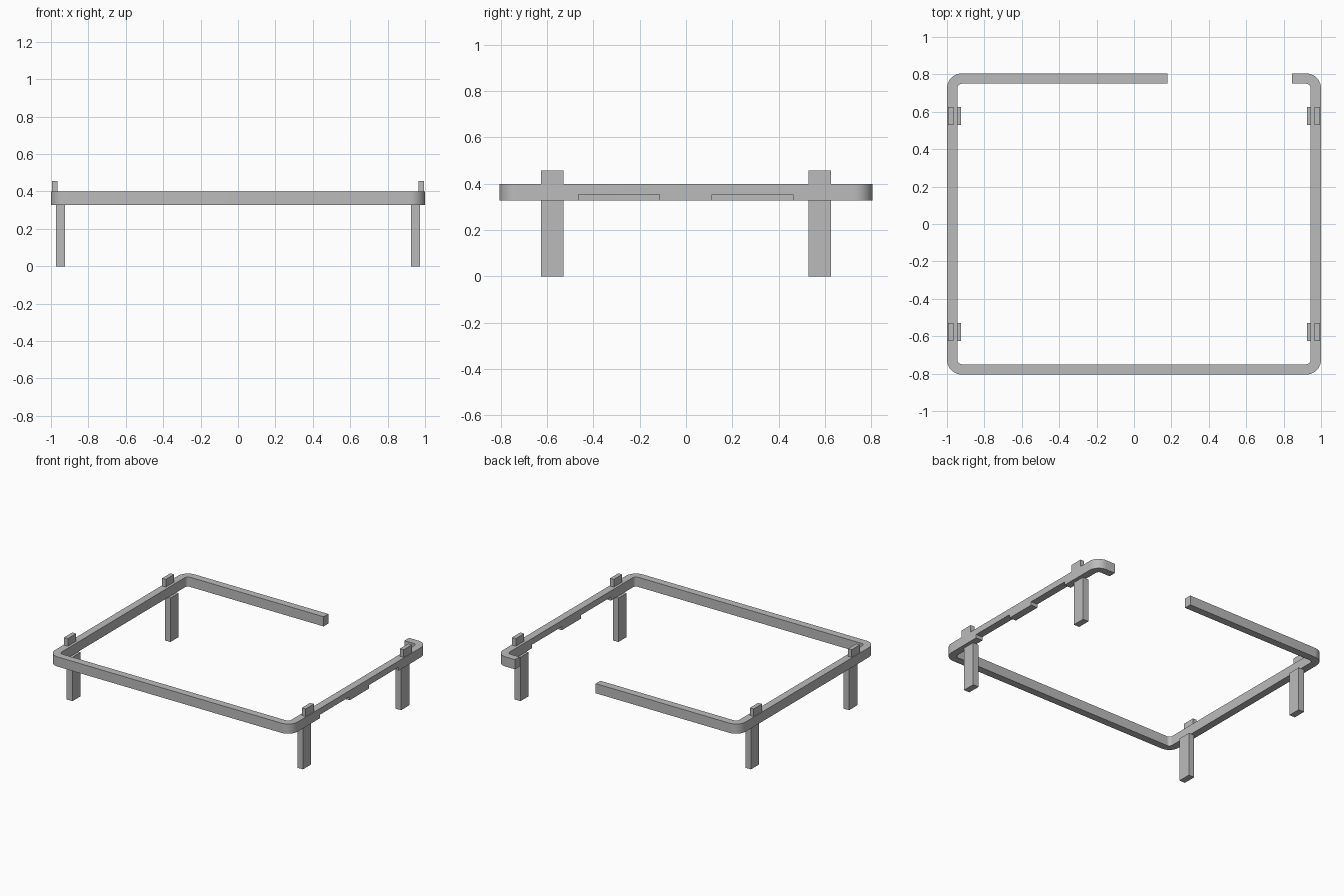
import bpy, bmesh
from math import sin, cos, pi
from mathutils import Vector

cube = bpy.data.objects.get("Cube")
if cube:
    bpy.data.objects.remove(cube, do_unlink=True)

HX, HY = 1.0, 0.805            # outer half sizes of the frame
WIDTH, RADIUS = 0.055, 0.08    # rail width, outer corner radius
Z0, Z1 = 0.327, 0.399          # rail bottom and top
GAP = (0.18, 0.845)            # opening in the back rail

grey = bpy.data.materials.new("grey")
grey.use_nodes = True
colour = (0.5, 0.5, 0.5, 1)
grey.diffuse_color = colour
grey.node_tree.nodes["Principled BSDF"].inputs["Base Color"].default_value = colour


def finish(name, bm):
    bmesh.ops.recalc_face_normals(bm, faces=bm.faces)
    mesh = bpy.data.meshes.new(name)
    bm.to_mesh(mesh)
    bm.free()
    mesh.materials.append(grey)
    obj = bpy.data.objects.new(name, mesh)
    bpy.context.collection.objects.link(obj)
    return obj


def box(name, xs, ys, zs):
    bm = bmesh.new()
    bmesh.ops.create_cube(bm, size=1)
    for v in bm.verts:
        v.co = [(a + b) / 2 + c * (b - a) for c, (a, b) in zip(v.co, (xs, ys, zs))]
    return finish(name, bm)


def activate(obj):
    bpy.ops.object.select_all(action='DESELECT')
    obj.select_set(True)
    bpy.context.view_layer.objects.active = obj


def offset_path(inset, steps=10):
    # Rounded open outline, from one side of the gap round to the other
    r = RADIUS - inset
    pts = [(GAP[0], HY - inset)]
    for sx, sy, start in ((-1, 1, 0.5), (-1, -1, 1), (1, -1, 1.5), (1, 1, 2)):
        cx, cy = sx * (HX - RADIUS), sy * (HY - RADIUS)
        for i in range(steps + 1):
            a = pi * (start + 0.5 * i / steps)
            pts.append((cx + r * cos(a), cy + r * sin(a)))
    return pts + [(GAP[1], HY - inset)]


# Open rounded frame: a strip of quads in plan, extruded upward
bm = bmesh.new()
outer = [bm.verts.new((x, y, Z0)) for x, y in offset_path(0)]
inner = [bm.verts.new((x, y, Z0)) for x, y in offset_path(WIDTH)]
for i in range(len(outer) - 1):
    bm.faces.new((outer[i], outer[i + 1], inner[i + 1], inner[i]))
ext = bmesh.ops.extrude_face_region(bm, geom=bm.faces[:])
top = [g for g in ext["geom"] if isinstance(g, bmesh.types.BMVert)]
bmesh.ops.translate(bm, verts=top, vec=Vector((0, 0, Z1 - Z0)))
frame = finish("frame_rail", bm)

# Two shallow notches under the +x rail
activate(frame)
for ys in ((-0.465, -0.115), (0.112, 0.462)):
    cutter = box("notch_cutter", (0.9, 1.1), ys, (0.2, 0.353))
    cutter.hide_render = True
    mod = frame.modifiers.new("notch", 'BOOLEAN')
    mod.operation = 'DIFFERENCE'
    mod.object = cutter
    bpy.ops.object.modifier_apply(modifier=mod.name)
    bpy.data.objects.remove(cutter, do_unlink=True)
activate(frame)
bpy.ops.object.shade_smooth_by_angle(angle=pi / 6)

# Legs below and pegs above the side rails
for sx, side in ((1, "left"), (-1, "right")):
    for sy, end in ((-1, "front"), (1, "back")):
        ys = sorted((sy * 0.528, sy * 0.625))
        box(f"{end}_{side}_leg", sorted((sx * 0.926, sx * 0.973)), ys, (0, Z0))
        box(f"{end}_{side}_peg", sorted((sx * 0.964, sx * 0.995)), ys, (Z1, 0.456))
